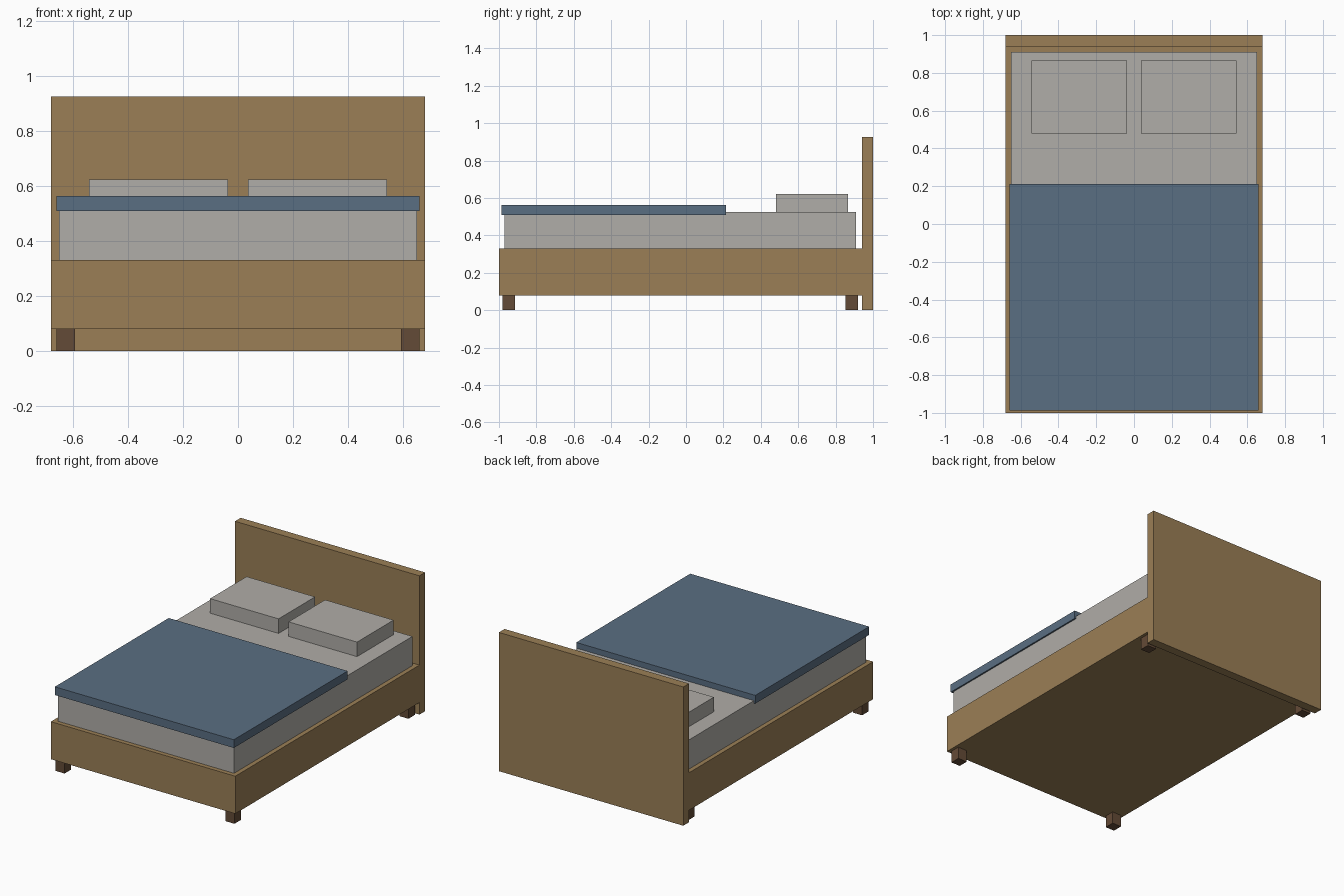
import bpy

old = bpy.data.objects.get("Cube")
if old:
    bpy.data.objects.remove(old, do_unlink=True)


def make_material(name, rgb):
    mat = bpy.data.materials.new(name)
    mat.use_nodes = True
    color = (*rgb, 1)
    mat.diffuse_color = color
    bsdf = next(n for n in mat.node_tree.nodes if n.type == 'BSDF_PRINCIPLED')
    bsdf.inputs["Base Color"].default_value = color
    return mat


def box(name, x, y, z, mat):
    """Box spanning the given (low, high) ranges."""
    spans = (x, y, z)
    bpy.ops.mesh.primitive_cube_add(size=1, location=[(a + b) / 2 for a, b in spans])
    obj = bpy.context.object
    obj.name = name
    obj.scale = [b - a for a, b in spans]
    bpy.ops.object.transform_apply(location=False, rotation=False, scale=True)
    obj.data.materials.append(mat)
    return obj


wood = make_material("oak wood", (0.328, 0.212, 0.093))
dark_wood = make_material("dark wood", (0.127, 0.07, 0.038))
linen = make_material("pale linen", (0.434, 0.418, 0.392))
blue = make_material("slate blue fabric", (0.102, 0.156, 0.223))

# Bed frame and headboard
box("bed_frame", (-0.68, 0.68), (-1, 0.94), (0.08, 0.33), wood)
box("headboard", (-0.68, 0.68), (0.94, 1), (0, 0.925), wood)

# Bedding
box("mattress", (-0.65, 0.65), (-0.97, 0.91), (0.33, 0.525), linen)
box("blanket", (-0.66, 0.66), (-0.987, 0.213), (0.508, 0.563), blue)

# Mirrored pillows and legs
for side, sign in (("left", 1), ("right", -1)):
    pillow_x = sorted((sign * 0.037, sign * 0.542))
    box(f"{side}_pillow", pillow_x, (0.48, 0.865), (0.525, 0.622), linen)
    leg_x = sorted((sign * 0.593, sign * 0.66))
    for end, y in (("front", -0.98), ("back", 0.853)):
        box(f"{end}_{side}_leg", leg_x, (y, y + 0.067), (0, 0.08), dark_wood)
